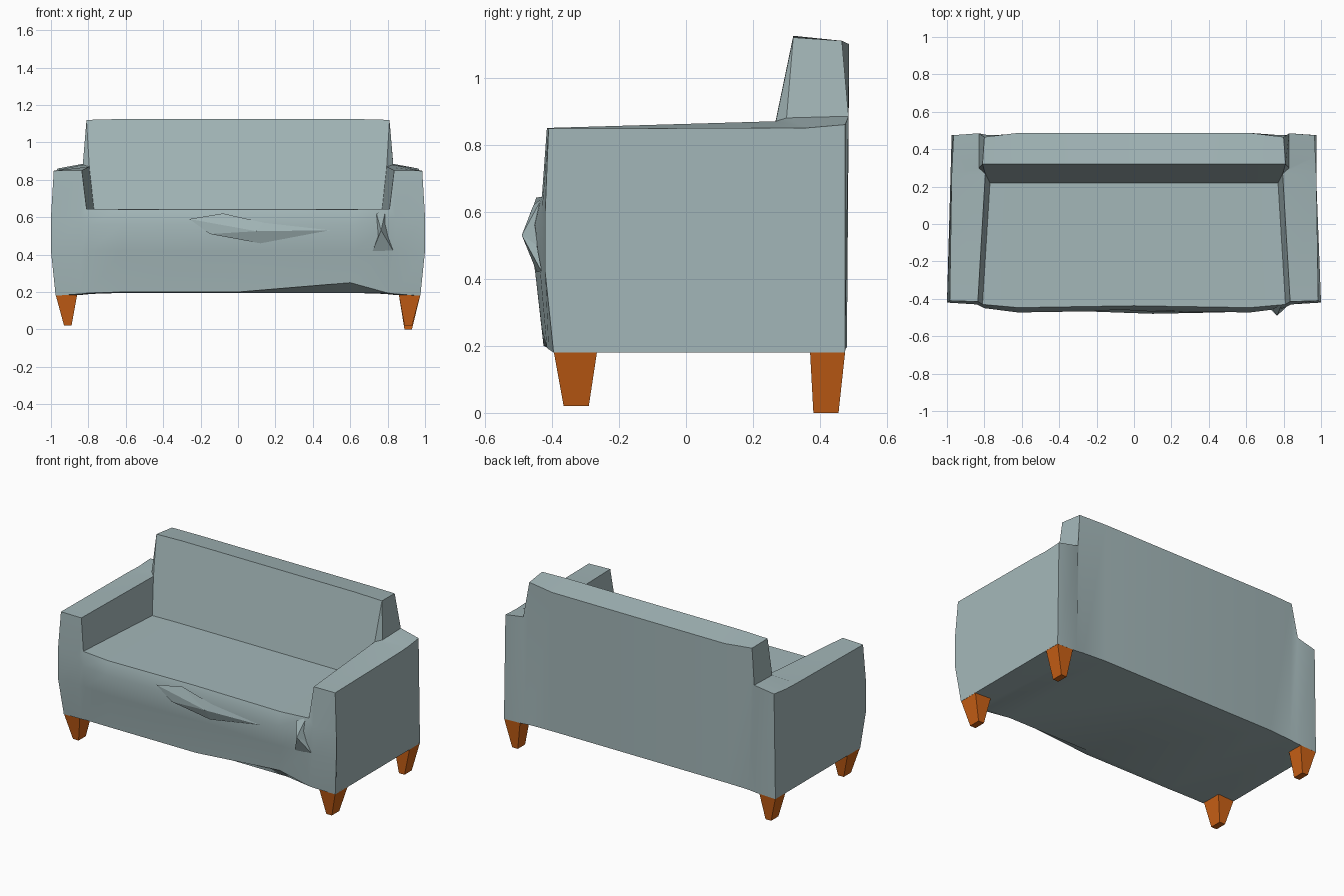
import bpy, bmesh

if "Cube" in bpy.data.objects:
    bpy.data.objects.remove(bpy.data.objects["Cube"])


def material(name, rgb):
    m = bpy.data.materials.new(name)
    m.diffuse_color = (*rgb, 1)
    m.use_nodes = True
    m.node_tree.nodes["Principled BSDF"].inputs["Base Color"].default_value = m.diffuse_color
    return m


FABRIC = material("grey green fabric", (0.37, 0.475, 0.485))
WOOD = material("orange wood", (0.60, 0.12, 0.008))


def finish(name, bm, mat, smooth=None):
    bmesh.ops.recalc_face_normals(bm, faces=bm.faces[:])
    me = bpy.data.meshes.new(name)
    bm.to_mesh(me)
    bm.free()
    me.materials.append(mat)
    ob = bpy.data.objects.new(name, me)
    bpy.context.collection.objects.link(ob)
    if smooth:
        bpy.ops.object.select_all(action='DESELECT')
        ob.select_set(True)
        bpy.context.view_layer.objects.active = ob
        bpy.ops.object.shade_smooth_by_angle(angle=smooth)
    return ob


def loft(rings):
    """Bridge closed rings of equal length and cap both ends."""
    bm = bmesh.new()
    vs = [[bm.verts.new(p) for p in r] for r in rings]
    n = len(vs[0])
    for a, b in zip(vs, vs[1:]):
        for i in range(n):
            j = (i + 1) % n
            bm.faces.new((a[i], a[j], b[j], b[i]))
    bm.faces.new(vs[0])
    bm.faces.new(vs[-1])
    return bm, vs


# Sofa shell: y-z profiles from the outer arm to the middle, each going
# front bottom, front, bulge, top front, top back, back top, back, underside
arm_outer = [(.975, -.395, .18), (1, -.42, .42), (1, -.42, .6),
             (.985, -.41, .848), (.975, .26, .85), (.97, .36, .85),
             (.965, .475, .86), (.975, .475, .18), (.975, -.37, .18)]
arm_inner = [(.84, -.41, .19), (.84, -.43, .42), (.84, -.43, .6),
             (.835, -.415, .85), (.795, .268, .87), (.83, .30, .88),
             (.83, .485, .885), (.83, .475, .185), (.84, -.38, .185)]
seat_edge = [(.80, -.415, .195), (.80, -.435, .42), (.80, -.45, .56),
             (.81, -.43, .645), (.77, .22, .64), (.81, .32, 1.12),
             (.80, .465, 1.11), (.78, .475, .19), (.80, -.38, .19)]
seat = [(-.425, .2), (-.45, .42), (-.473, .56), (-.447, .642), (.22, .643),
        (.32, 1.125), (.487, 1.10), (.48, .195), (-.38, .195)]
seat_side = [(.62, y, z) for y, z in seat]
seat_mid = [(0, y + (.01 if y < -.44 else 0), z) for y, z in seat]

half = [arm_outer, arm_inner, seat_edge, seat_side]
left = [[(-x, y, z) for x, y, z in r] for r in half]
right = [list(r) for r in reversed(half)]
right[0][0] = (.60, -.43, .25)      # raised hem on the right
bm, vs = loft(left + [seat_mid] + right)
for arm, edge in ((1, 2), (7, 6)):  # crease where arm meets backrest
    bmesh.ops.connect_verts(bm, verts=[vs[arm][4], vs[edge][5]])
finish("sofa_body", bm, FABRIC, smooth=0.5)


# Loose fabric folds on the seat front: shallow fans around an apex
def fold(name, outline, apex):
    bm = bmesh.new()
    c = bm.verts.new(apex)
    vs = [bm.verts.new(p) for p in outline]
    for i, v in enumerate(vs):
        bm.faces.new((c, v, vs[(i + 1) % len(vs)]))
    bm.faces.new(vs)
    finish(name, bm, FABRIC)


fold("middle_fold",
     [(-.26, -.467, .59), (-.15, -.468, .51), (.12, -.455, .46),
      (.49, -.472, .53), (.14, -.468, .57), (-.08, -.455, .62)],
     (.10, -.480, .525))
fold("side_fold",
     [(.72, -.445, .42), (.83, -.43, .42), (.80, -.445, .50),
      (.79, -.43, .64), (.74, -.455, .62), (.75, -.46, .50)],
     (.765, -.49, .53))


# Tapered legs
def leg(name, side, y_top, y_tip, z_tip):
    def ring(x0, x1, ys, z):
        return [(side * x0, ys[0], z), (side * x1, ys[0], z),
                (side * x1, ys[1], z), (side * x0, ys[1], z)]
    bm, _ = loft([ring(.86, .975, y_top, .185),
                  ring(.89, .93, y_tip, z_tip)])
    finish(name, bm, WOOD)


for side, word in ((-1, "left"), (1, "right")):
    leg("front_leg_" + word, side, (-.395, -.265), (-.365, -.29), .02)
    leg("back_leg_" + word, side, (.37, .475), (.38, .455),
        0 if side > 0 else .02)
